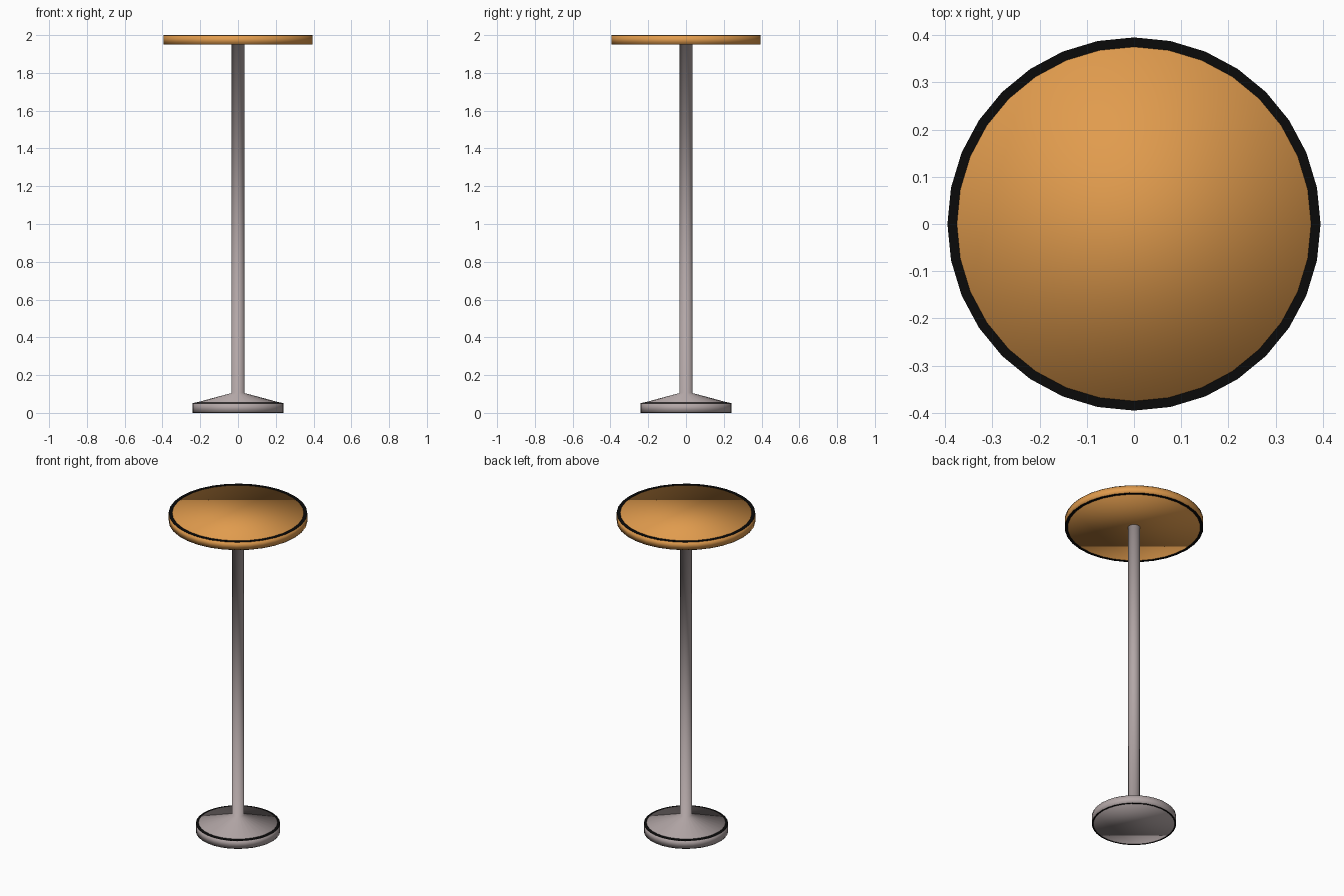
import bpy, bmesh, math

if "Cube" in bpy.data.objects:
    bpy.data.objects.remove(bpy.data.objects["Cube"])

SIDES = 32


def material(name, rgb):
    m = bpy.data.materials.new(name)
    m.diffuse_color = (*rgb, 1.0)
    m.use_nodes = True
    m.node_tree.nodes["Principled BSDF"].inputs["Base Color"].default_value = m.diffuse_color
    return m


WOOD = material("warm_orange_wood", (0.75, 0.33, 0.075))
METAL = material("warm_grey_metal", (0.45, 0.385, 0.385))
BLACK = material("black_edging", (0.003, 0.003, 0.003))


def lathe(name, profile, mat, closed=False, smooth=True):
    """Spin a profile of (radius, z) points; open ends are capped with one n-gon."""
    bm = bmesh.new()
    rings = []
    for r, z in profile:
        rings.append([bm.verts.new((r * math.cos(2 * math.pi * i / SIDES),
                                    r * math.sin(2 * math.pi * i / SIDES), z))
                      for i in range(SIDES)])
    pairs = list(zip(rings, rings[1:]))
    if closed:
        pairs.append((rings[-1], rings[0]))
    else:
        bm.faces.new(rings[0])
        bm.faces.new(rings[-1])
    for a, b in pairs:
        for i in range(SIDES):
            j = (i + 1) % SIDES
            bm.faces.new((a[i], a[j], b[j], b[i]))
    bmesh.ops.recalc_face_normals(bm, faces=bm.faces)
    for f in bm.faces:
        f.smooth = smooth
    me = bpy.data.meshes.new(name)
    bm.to_mesh(me)
    bm.free()
    me.materials.append(mat)
    ob = bpy.data.objects.new(name, me)
    bpy.context.collection.objects.link(ob)
    return ob


def edging(name, outer, inner, z_outer, z_inner, thick):
    """Thin black ring plate lying on a disc's face."""
    lathe(name, [(outer, z_outer), (inner, z_inner),
                 (inner, z_inner + thick), (outer, z_outer + thick)],
          BLACK, closed=True, smooth=False)


# Round tabletop
lathe("tabletop", [(0.395, 1.951), (0.395, 1.999)], WOOD)

# Foot plate, sloped collar and pole (the top flange hides inside the tabletop)
lathe("base_and_pole", [(0.24, 0.001), (0.24, 0.05), (0.034, 0.105),
                        (0.034, 1.956), (0.10, 1.956)], METAL)

# Black rims on the tabletop and the base
edging("tabletop_upper_rim", 0.395, 0.375, 1.998, 1.998, 0.002)
edging("tabletop_lower_rim", 0.395, 0.378, 1.950, 1.950, 0.002)
edging("base_upper_rim", 0.24, 0.225, 0.049, 0.053, 0.002)
edging("base_lower_rim", 0.24, 0.232, 0.0, 0.0, 0.002)
